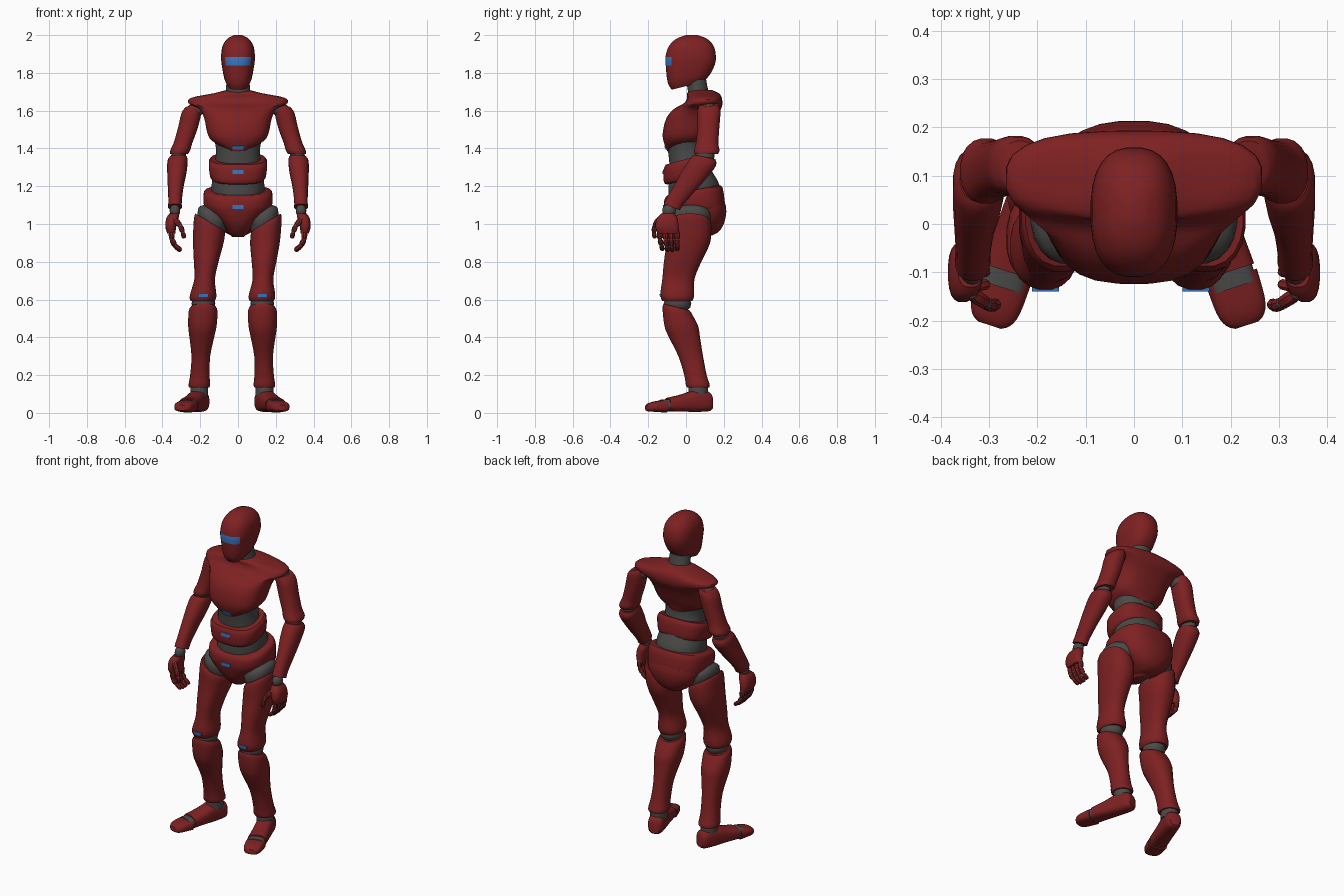
import bpy, bmesh, math
from mathutils import Matrix, Vector
from mathutils.bvhtree import BVHTree


def material(name, rgb):
    m = bpy.data.materials.new(name)
    m.diffuse_color = (*rgb, 1)
    return m


RED = material("red armour", (0.21, 0.015, 0.016))
GREY = material("dark grey joint", (0.068, 0.068, 0.066))
BLUE = material("blue light", (0.04, 0.19, 0.55))


def finish(bm, name, mat, angle=38):
    bmesh.ops.recalc_face_normals(bm, faces=bm.faces)
    me = bpy.data.meshes.new(name)
    bm.to_mesh(me)
    bm.free()
    me.materials.append(mat)
    me.shade_smooth()
    me.set_sharp_from_angle(angle=math.radians(angle))
    ob = bpy.data.objects.new(name, me)
    bpy.context.collection.objects.link(ob)
    return ob


def smooth_rings(rings, steps):
    """Catmull-Rom interpolation between the key rings."""
    rings = [tuple(r) + (0,) * (7 - len(r)) for r in rings]
    out = []
    for i in range(len(rings) - 1):
        p0, p1 = rings[max(i - 1, 0)], rings[i]
        p2, p3 = rings[i + 1], rings[min(i + 2, len(rings) - 1)]
        for k in range(steps):
            t = k / steps
            out.append([0.5 * (2 * b + (c - a) * t + (2 * a - 5 * b + 4 * c - d) * t * t
                               + (3 * b - a - 3 * c + d) * t ** 3)
                        for a, b, c, d in zip(p0, p1, p2, p3)])
    return out + [rings[-1]]


def loft(name, rings, mat=RED, n=2.5, sides=20, steps=3, matrix=None):
    """Skin of super-ellipse rings (x, y, z, rx, ry, x tilt, y tilt)."""
    bm = bmesh.new()
    loops = []
    for x, y, z, rx, ry, tx, ty in smooth_rings(rings, steps):
        loop = []
        for k in range(sides):
            a = 2 * math.pi * (k + 0.5) / sides
            c, s = math.cos(a), math.sin(a)
            dx = rx * math.copysign(abs(c) ** (2 / n), c)
            dy = ry * math.copysign(abs(s) ** (2 / n), s)
            loop.append(bm.verts.new((x + dx, y + dy, z + dx * tx + dy * ty)))
        loops.append(loop)
    for a, b in zip(loops, loops[1:]):
        for k in range(sides):
            j = (k + 1) % sides
            bm.faces.new((a[k], a[j], b[j], b[k]))
    bm.faces.new(loops[0])
    bm.faces.new(loops[-1])
    if matrix:
        bm.transform(matrix)
    return finish(bm, name, mat)


def ball(name, loc, size, mat=GREY, seg=16):
    bm = bmesh.new()
    bmesh.ops.create_uvsphere(bm, u_segments=seg, v_segments=seg // 2, radius=1,
                              matrix=Matrix.Translation(loc) @ Matrix.Diagonal((*size, 1)))
    return finish(bm, name, mat, 60)


def light_plate(name, target, x, z, w, h):
    """Thin blue plate laid on the front surface of the target."""
    me = target.data
    tree = BVHTree.FromPolygons([v.co for v in me.vertices], [p.vertices for p in me.polygons])
    hit, normal, _, _ = tree.ray_cast(Vector((x, -1, z)), Vector((0, 1, 0)))
    if hit is None:
        return
    rot = Vector((0, normal.y, normal.z)).to_track_quat('Z', 'Y').to_matrix().to_4x4()
    bm = bmesh.new()
    bmesh.ops.create_cube(bm, size=1, matrix=Matrix.Translation(hit) @ rot
                          @ Matrix.Diagonal((w, h, 0.008, 1)))
    finish(bm, name, BLUE)


# Helmet, with the visor faces coloured by height and direction
head = loft("helmet", [
    (0, 0.008, 1.732, .052, .084, 0, .25), (0, 0.014, 1.77, .072, .112, 0, .17),
    (0, 0.022, 1.84, .086, .13), (0, 0.025, 1.885, .09, .134),
    (0, 0.028, 1.94, .083, .12), (0, 0.03, 1.98, .058, .083), (0, 0.03, 2.0, .022, .03)],
    n=2.5, sides=28)
head.data.materials.append(BLUE)
for p in head.data.polygons:
    c = p.center
    if 1.84 < c.z < 1.885 and c.y < -0.06 and abs(c.x) < 0.064:
        p.material_index = 1

# Neck and flexible waist
loft("neck", [(0, .075, 1.66, .075, .065), (0, .065, 1.70, .066, .055), (0, .05, 1.78, .06, .055)],
     GREY, 2)
loft("flexible_waist", [
    (0, .04, 1.10, .13, .13), (0, .043, 1.20, .142, .138), (0, .02, 1.30, .125, .108),
    (0, .0, 1.40, .118, .098), (0, 0, 1.47, .135, .105)], GREY, 2.2)

# Chest with overhanging shoulders
chest = loft("chest", [
    (0, 0, 1.40, .06, .1, 0, .15), (0, -.003, 1.44, .135, .114, 0, .1),
    (0, 0, 1.48, .163, .124), (0, .027, 1.56, .18, .132), (0, .062, 1.61, .207, .125),
    (0, .09, 1.638, .262, .103), (0, .098, 1.668, .25, .092), (0, .09, 1.692, .13, .085),
    (0, .085, 1.71, .06, .05)], n=2.7, sides=24)
light_plate("chest_light", chest, 0, 1.405, .06, .022)

# Belly band
belly = loft("belly_band", [
    (0, .015, 1.238, .13, .115, 0, .25), (0, .01, 1.253, .147, .128, 0, .25),
    (0, .005, 1.32, .156, .125, 0, .28), (0, .003, 1.345, .145, .112, 0, .28)], n=2.8)
light_plate("belly_light", belly, 0, 1.275, .06, .022)

# Pelvis and the seat behind it
pelvis = loft("pelvis", [
    (0, .035, 1.178, .165, .135, 0, .2), (0, .04, 1.163, .182, .154, 0, .2),
    (0, .045, 1.10, .182, .163), (0, .045, 1.065, .162, .158), (0, .045, 1.0, .09, .135),
    (0, .035, .95, .05, .085), (0, .035, .93, .03, .05)], n=2.6, sides=24)
light_plate("pelvis_light", pelvis, 0, 1.09, .06, .022)
loft("seat", [
    (0, .095, 1.175, .155, .09), (0, .1, 1.09, .168, .113), (0, .105, 1.02, .142, .102),
    (0, .1, .965, .085, .08), (0, .09, .94, .04, .05)], n=2.3, sides=24)

for s, tag, hip, knee, ankle in ((-1, "right", .15, .183, .205), (1, "left", .15, .128, .14)):
    # Hip joint
    loft("hip_joint_" + tag, [
        (s * .11, .03, 1.06, .07, .095, s * .6), (s * .135, .025, 1.035, .076, .108, s * .65),
        (s * .145, .02, .98, .07, .095, s * .55)], GREY, 2.2)

    # Thigh and knee
    def thigh_x(z):
        return s * (hip + (knee - hip) * (1 - z) / .36)
    thigh = loft("thigh_" + tag, [
        (thigh_x(z), y, z, rx, ry, s * t) for z, y, rx, ry, t in (
            (1.01, .02, .076, .108, .6), (.985, .018, .083, .117, .52), (.90, .012, .08, .116, .2),
            (.80, -.018, .066, .1, 0), (.71, -.04, .055, .086, 0), (.64, -.046, .068, .09, 0),
            (.61, -.046, .071, .088, 0), (.592, -.046, .064, .08, 0))], n=2.3)
    light_plate("knee_light_" + tag, thigh, s * knee, .622, .056, .016)
    ball("knee_joint_" + tag, (s * knee, -.045, .58), (.063, .073, .055))

    # Shin and ankle
    def shin_x(z):
        return s * (knee + (ankle - knee) * (.57 - z) / .43)
    loft("shin_" + tag, [
        (shin_x(z), y, z, rx, ry, 0, t) for z, y, rx, ry, t in (
            (.56, -.05, .066, .07, -.25), (.535, -.045, .077, .08, -.2), (.46, -.025, .076, .09, 0),
            (.40, -.008, .066, .083, 0), (.30, .025, .05, .066, 0), (.20, .05, .052, .06, 0),
            (.15, .062, .058, .064, 0), (.135, .064, .054, .06, 0))], n=2.3)
    loft("ankle_" + tag, [(s * ankle, .065, .15, .048, .052), (s * ankle, .065, .09, .048, .052)],
         GREY, 2)

    # Foot: lofted from heel to toe, turned outwards
    ang = s * math.radians(18)
    f = Vector((math.sin(ang), -math.cos(ang), 0))
    side = Vector((math.cos(ang), math.sin(ang), 0))
    m = Matrix((side, Vector((0, 0, 1)), f)).transposed().to_4x4()
    m.translation = (s * (ankle - .018), .135, 0)
    loft("heel_and_instep_" + tag, [
        (0, .053, 0, .03, .035), (0, .06, .02, .044, .052), (0, .063, .09, .049, .058),
        (0, .052, .17, .051, .045), (0, .044, .245, .054, .036)], n=2.8, matrix=m)
    loft("toe_joint_" + tag, [(0, .042, .22, .049, .033), (0, .04, .28, .049, .03)],
         GREY, 3, matrix=m)
    loft("toe_" + tag, [
        (0, .036, .257, .056, .034), (0, .033, .32, .053, .027), (0, .029, .35, .042, .021),
        (0, .027, .362, .025, .014)], n=3, matrix=m)

    # Shoulder, upper arm and elbow
    ball("shoulder_joint_" + tag, (s * .22, .115, 1.61), (.045, .05, .04))
    loft("upper_arm_" + tag, [
        (s * .236, .122, 1.632, .04, .05, -s * .3), (s * .244, .122, 1.60, .055, .061, -s * .2),
        (s * .265, .118, 1.51, .053, .059), (s * .291, .112, 1.43, .05, .06),
        (s * .306, .11, 1.39, .053, .068), (s * .312, .108, 1.37, .047, .062)], n=2.3)
    ball("elbow_joint_" + tag, (s * .314, .1, 1.362), (.04, .052, .04))

    # Forearm and wrist
    loft("forearm_" + tag, [
        (s * .316, .1, 1.355, .045, .055, 0, -.2), (s * .32, .092, 1.33, .054, .068, 0, -.3),
        (s * .324, .05, 1.27, .051, .066, 0, -.3), (s * .33, 0, 1.2, .042, .054, 0, -.4),
        (s * .333, -.055, 1.125, .036, .045, 0, -.4), (s * .334, -.075, 1.09, .037, .043, 0, -.4)],
        n=2.3)
    ball("wrist_" + tag, (s * .334, -.09, 1.07), (.028, .036, .035))

    # Palm
    loft("palm_" + tag, [
        (s * .338, -.095, 1.055, .026, .036), (s * .347, -.1, 1.03, .033, .055),
        (s * .356, -.1, .985, .029, .062), (s * .353, -.094, .95, .022, .056)], n=2.6)

    # Fingers curling inwards, and thumb in front
    chains = [[(.352, -.14 + i * .031, .958), (.35, -.138 + i * .03, .918),
               (.334, -.13 + i * .028, .888 - .006 * (i in (1, 2))),
               (.302, -.124 + i * .026, .862 - .006 * (i in (1, 2)))] for i in range(4)]
    chains.append([(.335, -.145, 1.025), (.305, -.165, .99), (.292, -.17, .955), (.285, -.165, .925)])
    for i, pts in enumerate(chains):
        part = "thumb_" + tag if i == 4 else "finger_%d_%s" % (i + 1, tag)
        pts = [Vector((s * x, y, z)) for x, y, z in pts]
        for j, (a, b) in enumerate(zip(pts, pts[1:])):
            r = .0155 - .0015 * j
            axis = (b - a)
            rot = axis.to_track_quat('Z', 'Y').to_matrix().to_4x4()
            rot.translation = a
            L = axis.length
            loft(part + "_segment_%d" % (j + 1), [
                (0, 0, L * .06, r * .8, r * .8), (0, 0, L * .3, r, r), (0, 0, L * .8, r * .92, r * .92),
                (0, 0, L, r * .6, r * .6)], n=2.4, sides=8, steps=1, matrix=rot)
            ball(part + "_knuckle_%d" % (j + 1), a, (r * .85,) * 3, GREY, 8)
